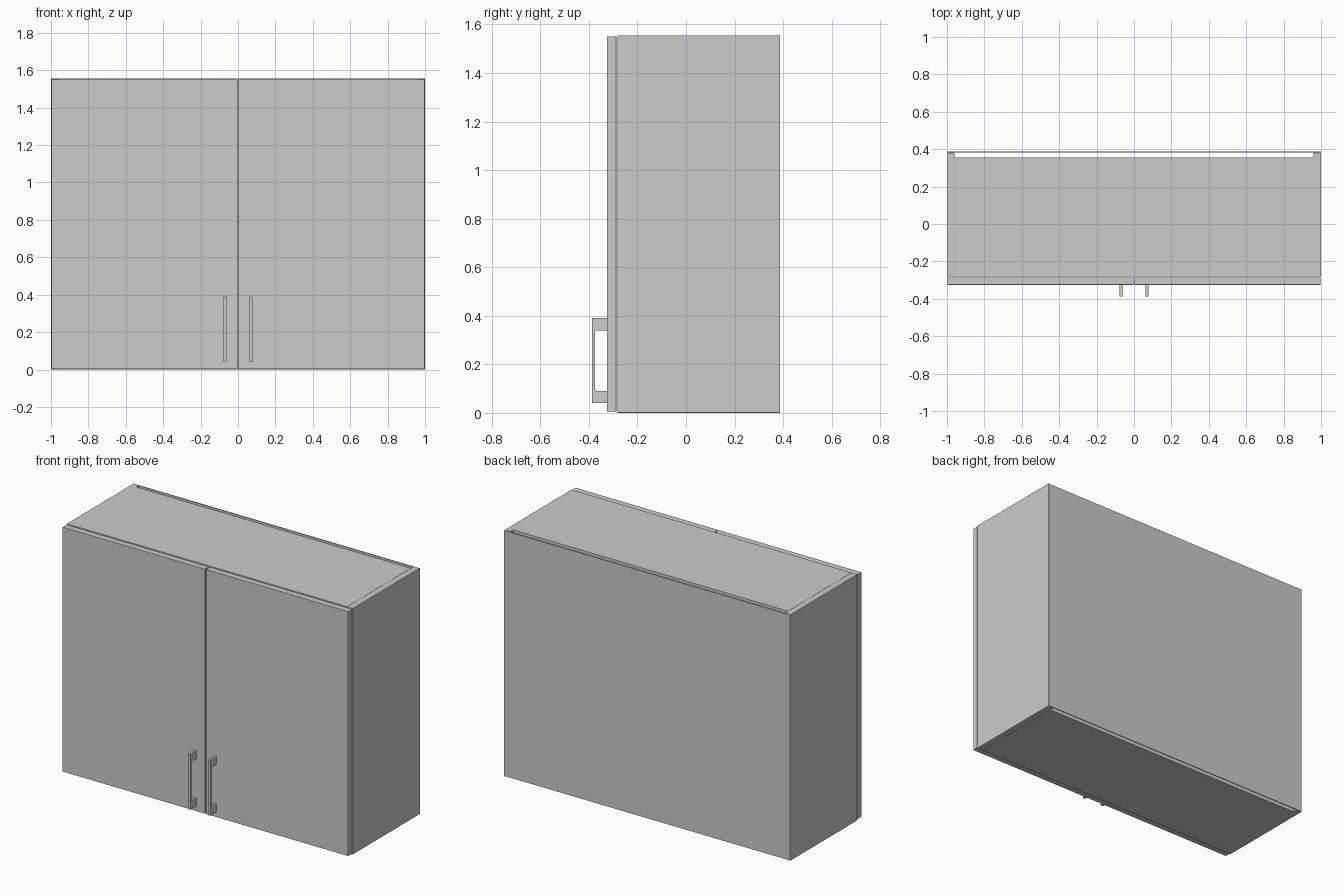
import bpy, bmesh, math

if "Cube" in bpy.data.objects:
    bpy.data.objects.remove(bpy.data.objects["Cube"])

H = 1.555      # cabinet height
T = 0.04       # board thickness


def prism(name, pts, a, b, to3d, bevel=0.0):
    """Extrude a 2D outline between a and b; to3d maps (u, v, w) to xyz."""
    bm = bmesh.new()
    face = bm.faces.new([bm.verts.new(to3d(u, v, a)) for u, v in pts])
    start = [v.co.copy() for v in face.verts]
    new = bmesh.ops.extrude_face_region(bm, geom=[face], use_keep_orig=True)
    moved = [g for g in new["geom"] if isinstance(g, bmesh.types.BMVert)]
    d = [to3d(0, 0, b)[i] - to3d(0, 0, a)[i] for i in range(3)]
    bmesh.ops.translate(bm, verts=moved, vec=d)
    bmesh.ops.recalc_face_normals(bm, faces=bm.faces)
    me = bpy.data.meshes.new(name)
    bm.to_mesh(me)
    bm.free()
    ob = bpy.data.objects.new(name, me)
    bpy.context.collection.objects.link(ob)
    if bevel:
        mod = ob.modifiers.new("edge_round", "BEVEL")
        mod.width, mod.segments = bevel, 2
    return ob


def box(name, x, y, z, bevel=0.0):
    pts = [(x[0], y[0]), (x[1], y[0]), (x[1], y[1]), (x[0], y[1])]
    return prism(name, pts, z[0], z[1], lambda u, v, w: (u, v, w), bevel)


# Horizontal boards, stopping short of the back panel
inner = (-1 + T, 1 - T)
box("bottom_board", inner, (-0.282, 0.355), (0, T))
box("shelf", inner, (-0.27, 0.355), (0.785, 0.82))
box("top_board", inner, (-0.282, 0.355), (H - T, H))

# Thin back panel sitting in the side rebates
box("back_panel", (-0.99, 0.99), (0.381, 0.387), (0.002, H - 0.002))

# Handle outline in y-z: two feet and a grip with rounded inner corners
r, y_in, z_lo, z_hi = 0.01, -0.375, 0.09, 0.34
arc = [math.radians(90 * i / 4) for i in range(5)]
handle = [(-0.325, 0.04), (-0.388, 0.04), (-0.388, 0.39), (-0.325, 0.39), (-0.325, z_hi)]
handle += [(y_in + r - r * math.sin(a), z_hi - r + r * math.cos(a)) for a in arc]
handle += [(y_in + r - r * math.cos(a), z_lo + r - r * math.sin(a)) for a in arc]
handle += [(-0.325, z_lo)]

for s, side in ((-1, "left"), (1, "right")):
    # Side board with a rebate for the back panel
    rebate = [(s, -0.282), (s, 0.388), (s * 0.99, 0.388), (s * 0.99, 0.381),
              (s * (1 - T), 0.381), (s * (1 - T), -0.282)]
    prism(side + "_side_board", rebate, 0, H, lambda u, v, w: (u, v, w), 0.002)
    # Door
    box(side + "_door", sorted((s * 0.003, s * 0.998)), (-0.325, -0.287),
        (0.006, H - 0.004), 0.001)
    # Pull handle
    prism(side + "_handle", handle, s * 0.07 - 0.008, s * 0.07 + 0.008,
          lambda u, v, w: (w, u, v))
